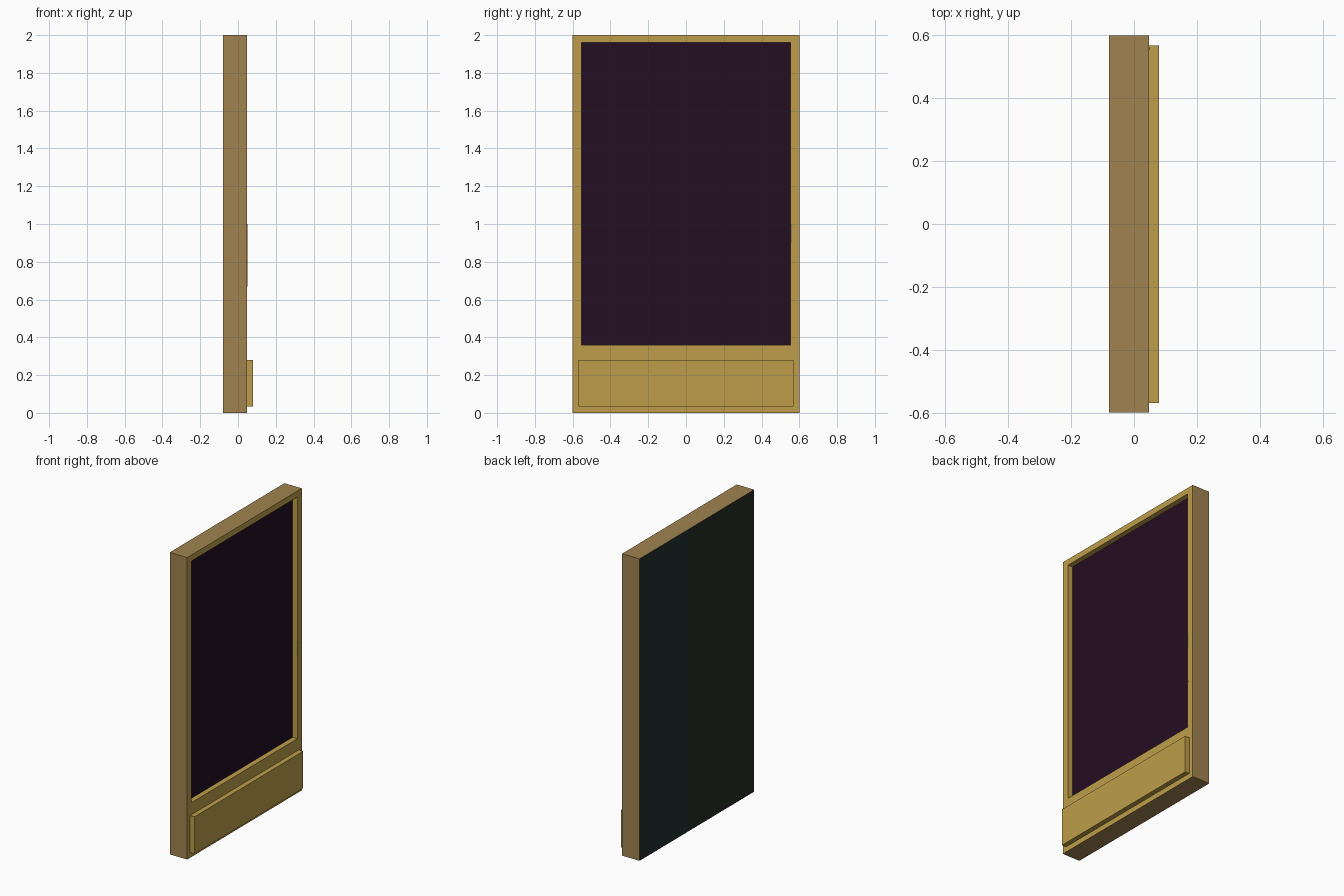
import bpy
import bmesh
from mathutils import Vector

cube = bpy.data.objects.get("Cube")
if cube:
    bpy.data.objects.remove(cube, do_unlink=True)


def material(name, r, g, b):
    """Flat material from 0-255 display values."""
    def linear(c):
        c /= 255
        return c / 12.92 if c <= 0.04045 else ((c + 0.055) / 1.055) ** 2.4
    colour = (linear(r), linear(g), linear(b), 1)
    mat = bpy.data.materials.new(name)
    mat.use_nodes = True
    mat.diffuse_color = colour
    bsdf = mat.node_tree.nodes["Principled BSDF"]
    bsdf.inputs["Base Color"].default_value = colour
    bsdf.inputs["Roughness"].default_value = 0.8
    return mat


wood = material("brown wood", 160, 131, 79)
gold = material("gold", 189, 158, 74)
purple = material("dark purple", 36, 14, 34)
teal = material("dark teal", 32, 48, 46)
green = material("dark green", 36, 46, 36)
grey = material("dull brass", 150, 132, 88)


def box_mesh(low, high):
    low, high = Vector(low), Vector(high)
    bm = bmesh.new()
    bmesh.ops.create_cube(bm, size=1)
    for v in bm.verts:
        v.co = [h if c > 0 else l for c, l, h in zip(v.co, low, high)]
    bm.normal_update()
    return bm


def finish(bm, name, mats):
    mesh = bpy.data.meshes.new(name)
    bm.to_mesh(mesh)
    bm.free()
    for m in mats:
        mesh.materials.append(m)
    obj = bpy.data.objects.new(name, mesh)
    bpy.context.collection.objects.link(obj)
    return obj


# Door slab with wooden edges
FACE, RECESS = 0.048, 0.035
bm = box_mesh((-0.08, -0.6, 0), (FACE, 0.6, 2))
front = next(f for f in bm.faces if f.normal.x > 0.9)
back = next(f for f in bm.faces if f.normal.x < -0.9)
front.material_index = 1
back.material_index = 3

# Recessed panel with a gold surround
ring = bmesh.ops.inset_individual(bm, faces=[front], thickness=0.04)["faces"]
for v in front.verts:
    v.co.y = 0.553 if v.co.y > 0 else -0.553
    v.co.z = 1.96 if v.co.z > 1 else 0.36
walls = bmesh.ops.inset_individual(bm, faces=[front], thickness=0)["faces"]
for v in front.verts:
    v.co.x -= RECESS
for f in ring + walls:
    f.material_index = 1
front.material_index = 2

# Two-tone back
cut = bmesh.ops.bisect_plane(bm, geom=[back, *back.edges, *back.verts],
                             plane_co=(0, 0.09, 0), plane_no=(0, 1, 0))
bm.normal_update()
for f in bm.faces:
    if f.normal.x < -0.9 and f.calc_center_median().y < 0.09:
        f.material_index = 4
finish(bm, "door_slab", [wood, gold, purple, teal, green])

# Raised kick plate
finish(box_mesh((FACE, -0.57, 0.035), (0.08, 0.568, 0.28)), "kick_plate", [gold])

# Slim latch strip beside the panel, with a dull upper end
for name, bottom, top, mat in (("latch_strip", 0.67, 0.9, gold),
                               ("latch_tip", 0.9, 1.0, grey)):
    finish(box_mesh((FACE, 0.553, bottom), (FACE + 0.002, 0.562, top)), name, [mat])
